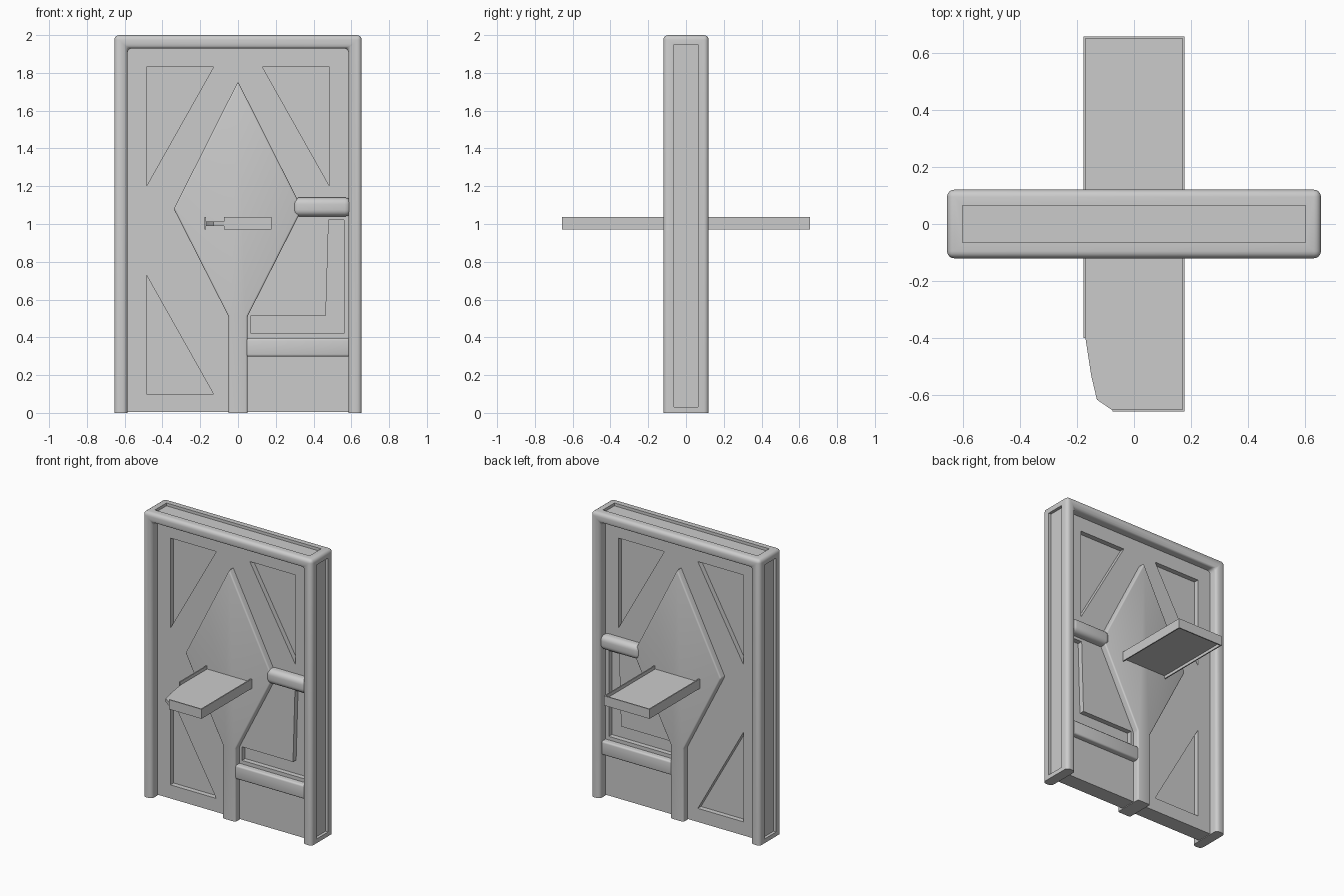
import bpy
import bmesh
from math import radians

cube = bpy.data.objects.get("Cube")
if cube:
    bpy.data.objects.remove(cube, do_unlink=True)


def finish(name, bm):
    bmesh.ops.recalc_face_normals(bm, faces=bm.faces)
    mesh = bpy.data.meshes.new(name)
    bm.to_mesh(mesh)
    bm.free()
    obj = bpy.data.objects.new(name, mesh)
    bpy.context.collection.objects.link(obj)
    return obj


def add_prism(bm, outline, y0, y1):
    """Extrude an outline drawn in (x, z) from y0 to y1."""
    face = bm.faces.new([bm.verts.new((x, y0, z)) for x, z in outline])
    moved = bmesh.ops.extrude_face_region(bm, geom=[face])["geom"]
    verts = [v for v in moved if isinstance(v, bmesh.types.BMVert)]
    bmesh.ops.translate(bm, verts=verts, vec=(0, y1 - y0, 0))


def prism(name, outline, half, bevel=0.0, segments=3):
    """Symmetric slab; every edge except those on the ground is rounded."""
    bm = bmesh.new()
    add_prism(bm, outline, -half, half)
    if bevel:
        edges = [e for e in bm.edges if max(v.co.z for v in e.verts) > 0.001]
        bmesh.ops.bevel(bm, geom=edges, offset=bevel, segments=segments,
                        profile=0.5, affect='EDGES', clamp_overlap=True)
    return finish(name, bm)


def rect(x0, x1, z0, z1):
    return [(x0, z0), (x1, z0), (x1, z1), (x0, z1)]


def box(name, x, y, z):
    bm = bmesh.new()
    add_prism(bm, rect(*x, *z), *y)
    return finish(name, bm)


def carve(obj, cutter):
    """Subtract the cutter, bake the result and drop the cutter."""
    cutter.hide_render = True
    mod = obj.modifiers.new("carve", 'BOOLEAN')
    mod.operation = 'DIFFERENCE'
    mod.solver = 'EXACT'
    mod.object = cutter
    bpy.context.view_layer.objects.active = obj
    bpy.ops.object.modifier_apply(modifier=mod.name)
    bpy.data.objects.remove(cutter, do_unlink=True)


# Outer frame: two posts and a head, open at the floor
W, H, D, INNER = 0.655, 2.0, 0.12, 0.585
frame = prism("door_frame", [
    (-W, 0), (-W, H), (W, H), (W, 0),
    (INNER, 0), (INNER, 1.93), (-INNER, 1.93), (-INNER, 0)], D, 0.025, 4)

# Shallow channels along the outside of the frame
CHANNEL, DEPTH = 0.064, 0.02
bm = bmesh.new()
for outline in (rect(W - DEPTH, W + 0.1, 0.03, 1.95),
                rect(-W - 0.1, -W + DEPTH, 0.03, 1.95),
                rect(-0.6, 0.6, H - DEPTH, H + 0.1)):
    add_prism(bm, outline, -CHANNEL, CHANNEL)
carve(frame, finish("channel_cutter", bm))

# Core panel with recesses on both faces
FACE, FLOOR = 0.055, 0.02
panel = prism("door_panel", rect(-0.6, 0.6, 0.005, 1.95), FACE)
upper_right = [(-0.485, 1.83), (-0.13, 1.83), (-0.485, 1.2)]
recesses = [
    upper_right,
    [(-x, z) for x, z in upper_right],
    [(-0.485, 0.1), (-0.13, 0.1), (-0.485, 0.73)],
    [(0.07, 0.42), (0.56, 0.42), (0.56, 1.02),
     (0.48, 1.02), (0.465, 0.515), (0.07, 0.515)],
]
bm = bmesh.new()
for outline in recesses:
    for side in (-1, 1):
        add_prism(bm, outline, side * FLOOR, side * 0.2)
carve(panel, finish("recess_cutter", bm))

# Raised diamond that runs down into the centre mullion
half_outline = [(0.05, 0), (0.05, 0.51), (0.34, 1.08)]
diamond = prism("diamond_and_mullion",
                half_outline + [(0, 1.755)]
                + [(-x, z) for x, z in reversed(half_outline)], 0.1, 0.01)

# Cross rails between mullion and left post
strap = prism("middle_strap", rect(0.29, 0.6, 1.04, 1.14), 0.112, 0.035, 5)
transom = prism("lower_transom", rect(0.03, 0.6, 0.298, 0.395), 0.095, 0.012)

# Shelf through the door, with one broken corner
SX, SY, WALL = 0.177, 0.657, 0.008
Z = (0.97, 1.037)
bm = bmesh.new()
web = [(-0.17, SY), (SX, SY), (SX, -SY + WALL / 2), (-0.075, -SY + WALL / 2),
       (-0.13, -0.615), (-0.15, -0.53), (-0.17, -0.4)]
face = bm.faces.new([bm.verts.new((x, y, 0.99)) for x, y in web])
geom = bmesh.ops.extrude_face_region(bm, geom=[face])["geom"]
bmesh.ops.translate(bm, vec=(0, 0, 0.024),
                    verts=[v for v in geom if isinstance(v, bmesh.types.BMVert)])
finish("shelf_board", bm)
box("shelf_rim_left", (SX - WALL, SX), (-SY, SY), Z)
box("shelf_rim_right", (-SX, -SX + WALL), (-0.4, SY), Z)
box("shelf_rim_back", (-SX, SX), (SY - WALL, SY), Z)
box("shelf_rim_front", (-0.075, SX), (-SY, -SY + WALL), Z)

# Smooth the rounded parts and keep crisp edges
bpy.ops.object.select_all(action='DESELECT')
for obj in (frame, diamond, strap, transom):
    obj.select_set(True)
bpy.context.view_layer.objects.active = frame
bpy.ops.object.shade_smooth_by_angle(angle=radians(35))
bpy.ops.object.select_all(action='DESELECT')
